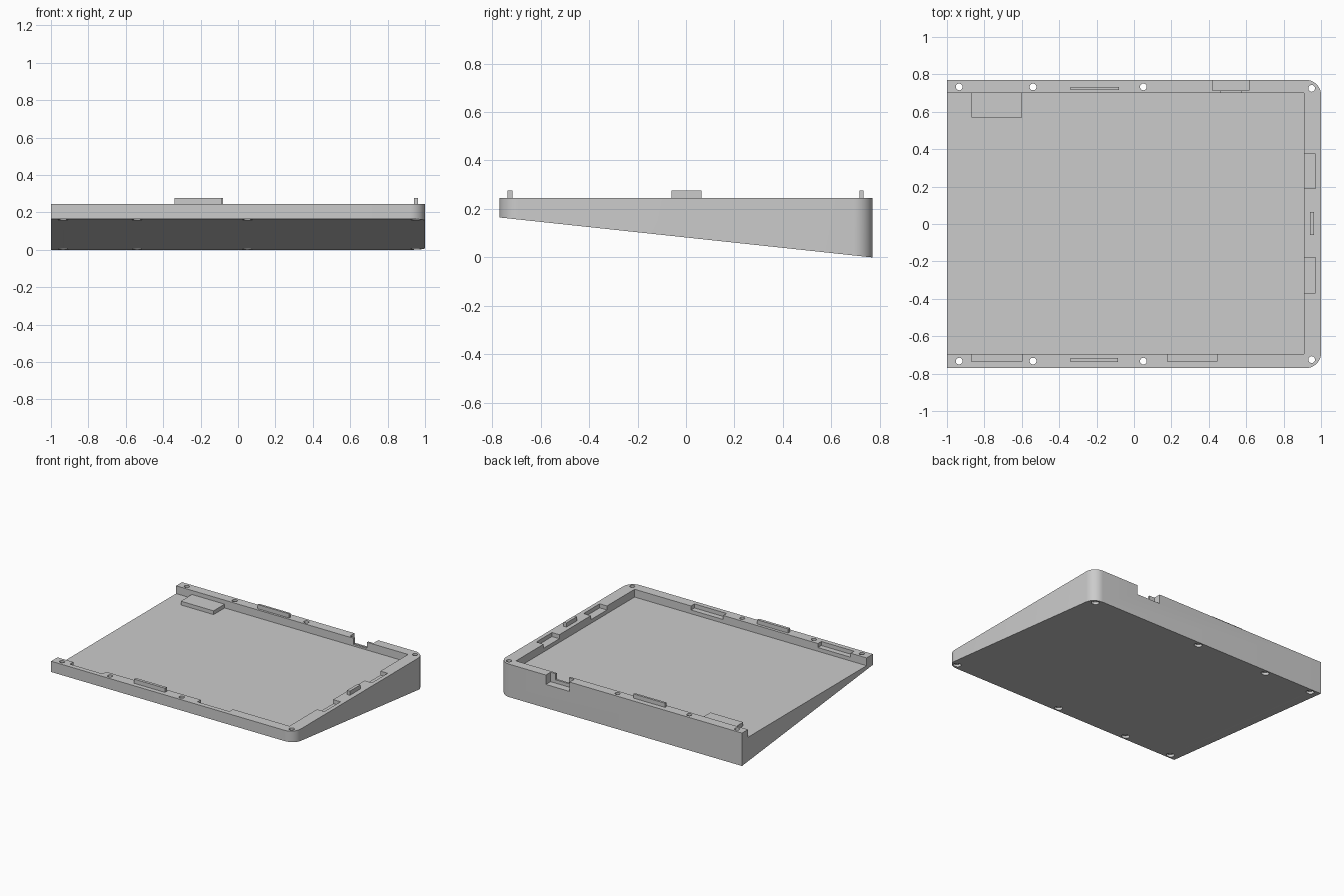
import bpy, bmesh, math
from mathutils import Vector

cube = bpy.data.objects.get("Cube")
if cube:
    bpy.data.objects.remove(cube, do_unlink=True)

TOP, FLOOR, HALF_Y, FRONT_Z = 0.245, 0.187, 0.77, 0.165

grey = bpy.data.materials.new("grey plastic")
grey.use_nodes = True
GREY = (0.6, 0.6, 0.6, 1)
grey.diffuse_color = GREY
grey.node_tree.nodes["Principled BSDF"].inputs["Base Color"].default_value = GREY


def underside(y):
    return FRONT_Z * (HALF_Y - y) / (2 * HALF_Y)


def to_object(name, bm):
    mesh = bpy.data.meshes.new(name)
    bmesh.ops.recalc_face_normals(bm, faces=bm.faces)
    bm.to_mesh(mesh)
    bm.free()
    mesh.materials.append(grey)
    obj = bpy.data.objects.new(name, mesh)
    bpy.context.collection.objects.link(obj)
    return obj


def box(name, x, y, z):
    bm = bmesh.new()
    bmesh.ops.create_cube(bm, size=1)
    for v in bm.verts:
        v.co = Vector(a + (b - a) * (c + 0.5) for (a, b), c in zip((x, y, z), v.co))
    return to_object(name, bm)


def cylinder(name, x, y, radius, low, high):
    bm = bmesh.new()
    bmesh.ops.create_cone(bm, cap_ends=True, segments=24, radius1=radius,
                          radius2=radius, depth=high - low)
    bmesh.ops.translate(bm, verts=bm.verts, vec=(x, y, (low + high) / 2))
    return to_object(name, bm)


# Wedge body with two rounded corners at the closed end
bm = bmesh.new()
bmesh.ops.create_cube(bm, size=2)
for v in bm.verts:
    v.co.y *= HALF_Y
corners = [e for e in bm.edges if all(v.co.x > 0.9 for v in e.verts)
           and abs(e.verts[0].co.z - e.verts[1].co.z) > 1]
bmesh.ops.bevel(bm, geom=corners, offset=0.08, segments=10, profile=0.5,
                affect='EDGES')
for v in bm.verts:
    v.co.z = TOP if v.co.z > 0 else underside(v.co.y)
body = to_object("wedge_tray", bm)

ABOVE = TOP + 0.1
LEDGE = TOP - 0.03
cutters = [box("cavity_cutter", (-1.1, 0.91), (-0.695, 0.70), (FLOOR, ABOVE))]

# Clip recesses along the front and closed-end walls
for x in ((-0.87, -0.6), (0.18, 0.445)):
    cutters.append(box("front_recess_cutter", x, (-0.735, -0.65), (LEDGE, ABOVE)))
for y in ((0.19, 0.375), (-0.37, -0.18)):
    cutters.append(box("end_recess_cutter", (0.86, 0.97), y, (LEDGE, ABOVE)))

# Connector opening through the back wall
cutters.append(box("port_cutter", (0.42, 0.615), (0.715, 0.85), (TOP - 0.07, ABOVE)))
cutters.append(box("port_slot_cutter", (0.463, 0.573), (0.65, 0.74), (TOP - 0.045, ABOVE)))

# Screw holes with wider seats underneath
for side in (-1, 1):
    for x in (-0.935, -0.54, 0.05, 0.95):
        y = side * (0.725 if x > 0.9 else 0.733)
        cutters.append(cylinder("screw_hole_cutter", x, y, 0.018, -0.1, ABOVE))
        cutters.append(cylinder("screw_seat_cutter", x, y, 0.027, -0.1, underside(y) + 0.02))

for cutter in cutters:
    cutter.hide_render = True
    mod = body.modifiers.new(cutter.name, 'BOOLEAN')
    mod.operation, mod.solver, mod.object = 'DIFFERENCE', 'EXACT', cutter
bpy.context.view_layer.update()
graph = bpy.context.evaluated_depsgraph_get()
carved = bpy.data.meshes.new_from_object(body.evaluated_get(graph))
body.modifiers.clear()
body.data = carved
for cutter in cutters:
    bpy.data.objects.remove(cutter, do_unlink=True)

# Raised alignment tabs and the pad on the tray floor
TAB = (TOP - 0.01, 0.276)
box("back_tab", (-0.34, -0.08), (0.716, 0.732), TAB)
box("front_tab", (-0.34, -0.085), (-0.737, -0.716), TAB)
box("end_tab", (0.94, 0.963), (-0.06, 0.063), TAB)
box("floor_pad", (-0.87, -0.6), (0.57, 0.705), (FLOOR - 0.01, LEDGE))

bpy.ops.object.select_all(action='DESELECT')
body.select_set(True)
bpy.context.view_layer.objects.active = body
bpy.ops.object.shade_smooth_by_angle(angle=math.radians(30))
